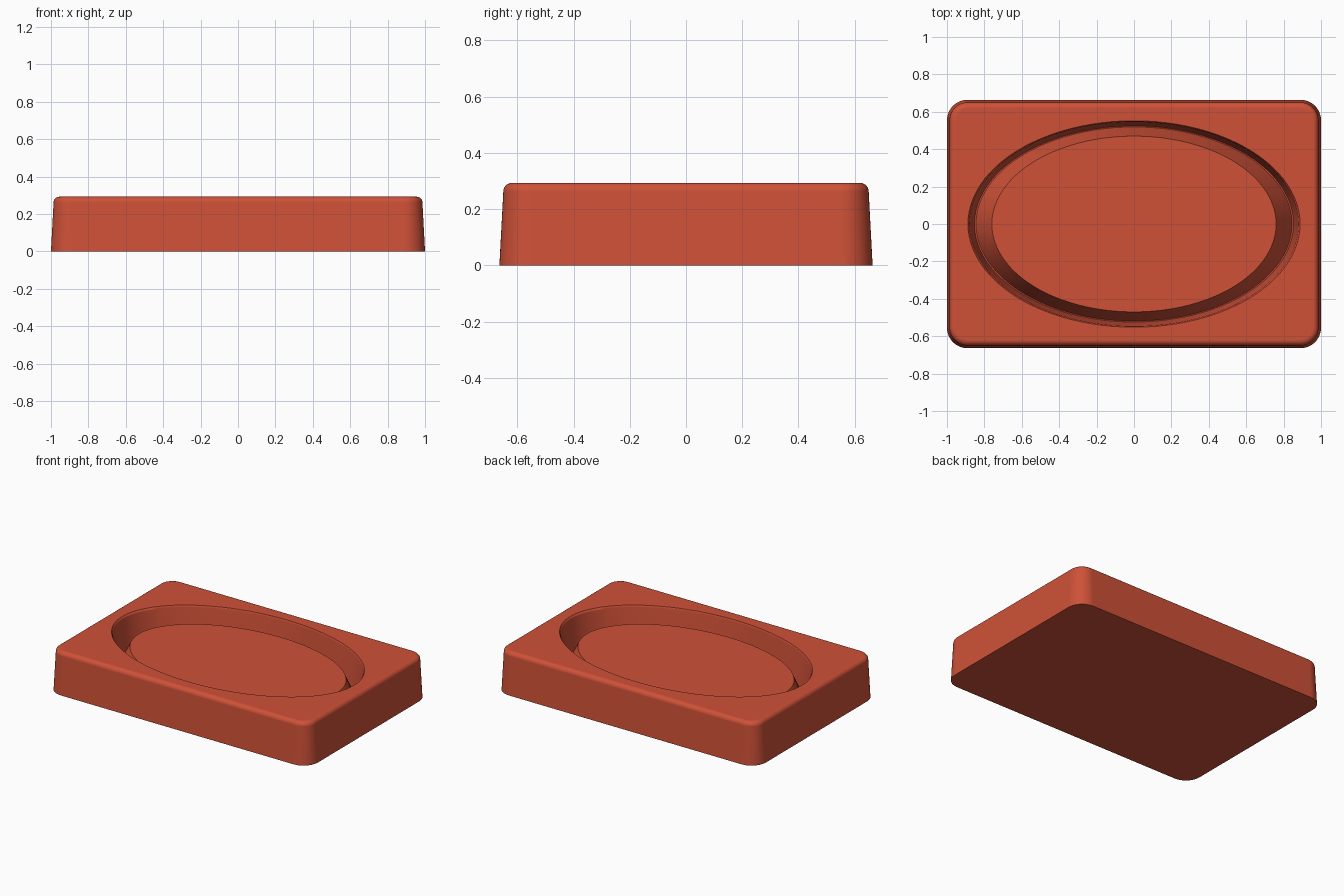
import bpy, bmesh
from math import pi, sin, cos, radians

cube = bpy.data.objects.get("Cube")
if cube:
    bpy.data.objects.remove(cube, do_unlink=True)

# Overall sizes
HALF_X, HALF_Y, HEIGHT = 1.0, 0.664, 0.293
DRAFT, CORNER, EDGE = 0.014, 0.11, 0.03
FLOOR_Z, GROOVE_Z = 0.208, 0.05

clay = bpy.data.materials.new("clay_red")
clay.use_nodes = True
colour = (0.62, 0.082, 0.039, 1)
clay.diffuse_color = colour
clay.node_tree.nodes["Principled BSDF"].inputs["Base Color"].default_value = colour


def rounded_rectangle(inset, z, steps=12):
    """Outline of the block, moved inwards by inset."""
    r = CORNER - inset
    points = []
    for corner, (sx, sy) in enumerate([(1, 1), (-1, 1), (-1, -1), (1, -1)]):
        for i in range(steps + 1):
            a = (corner + i / steps) * pi / 2
            points.append((sx * (HALF_X - CORNER) + r * cos(a),
                           sy * (HALF_Y - CORNER) + r * sin(a), z))
    return points


def ellipse(rx, ry, z, steps=96):
    return [(rx * cos(2 * pi * i / steps), ry * sin(2 * pi * i / steps), z)
            for i in range(steps)]


def loft(bm, outlines):
    """Skin a list of outlines and return their vertex rings."""
    rings = [[bm.verts.new(p) for p in outline] for outline in outlines]
    for low, high in zip(rings, rings[1:]):
        for i in range(len(low)):
            j = (i + 1) % len(low)
            bm.faces.new((low[i], low[j], high[j], high[i]))
    return rings


def ring_edges(bm, ring):
    return [bm.edges.get((ring[i - 1], ring[i])) for i in range(len(ring))]


bm = bmesh.new()

# Drafted block with a rounded top edge
block = [rounded_rectangle(0, 0)]
for i in range(7):
    a = i / 6 * pi / 2
    block.append(rounded_rectangle(DRAFT + EDGE * (1 - cos(a)),
                                   HEIGHT - EDGE * (1 - sin(a))))
block_rings = loft(bm, block)
bm.faces.new(block_rings[0])

# Oval recess: steep outer wall, groove, then the raised floor
recess_rings = loft(bm, [
    ellipse(0.888, 0.552, HEIGHT),
    ellipse(0.880, 0.546, HEIGHT - 0.012),
    ellipse(0.853, 0.524, GROOVE_Z),
    ellipse(0.845, 0.519, GROOVE_Z),
    ellipse(0.760, 0.470, FLOOR_Z),
])
bm.faces.new(recess_rings[-1])

# Flat top between the block edge and the oval
bmesh.ops.triangle_fill(bm, use_beauty=True, normal=(0, 0, 1),
                        edges=ring_edges(bm, block_rings[-1])
                        + ring_edges(bm, recess_rings[0]))
bmesh.ops.recalc_face_normals(bm, faces=bm.faces)

mesh = bpy.data.meshes.new("oval_recess_block")
bm.to_mesh(mesh)
bm.free()
mesh.materials.append(clay)
tray = bpy.data.objects.new("oval_recess_block", mesh)
bpy.context.collection.objects.link(tray)

# Smooth shading with sharp rims
bpy.ops.object.select_all(action="DESELECT")
tray.select_set(True)
bpy.context.view_layer.objects.active = tray
bpy.ops.object.shade_smooth_by_angle(angle=radians(25))
weighted = tray.modifiers.new("weighted_normals", "WEIGHTED_NORMAL")
weighted.keep_sharp = True
